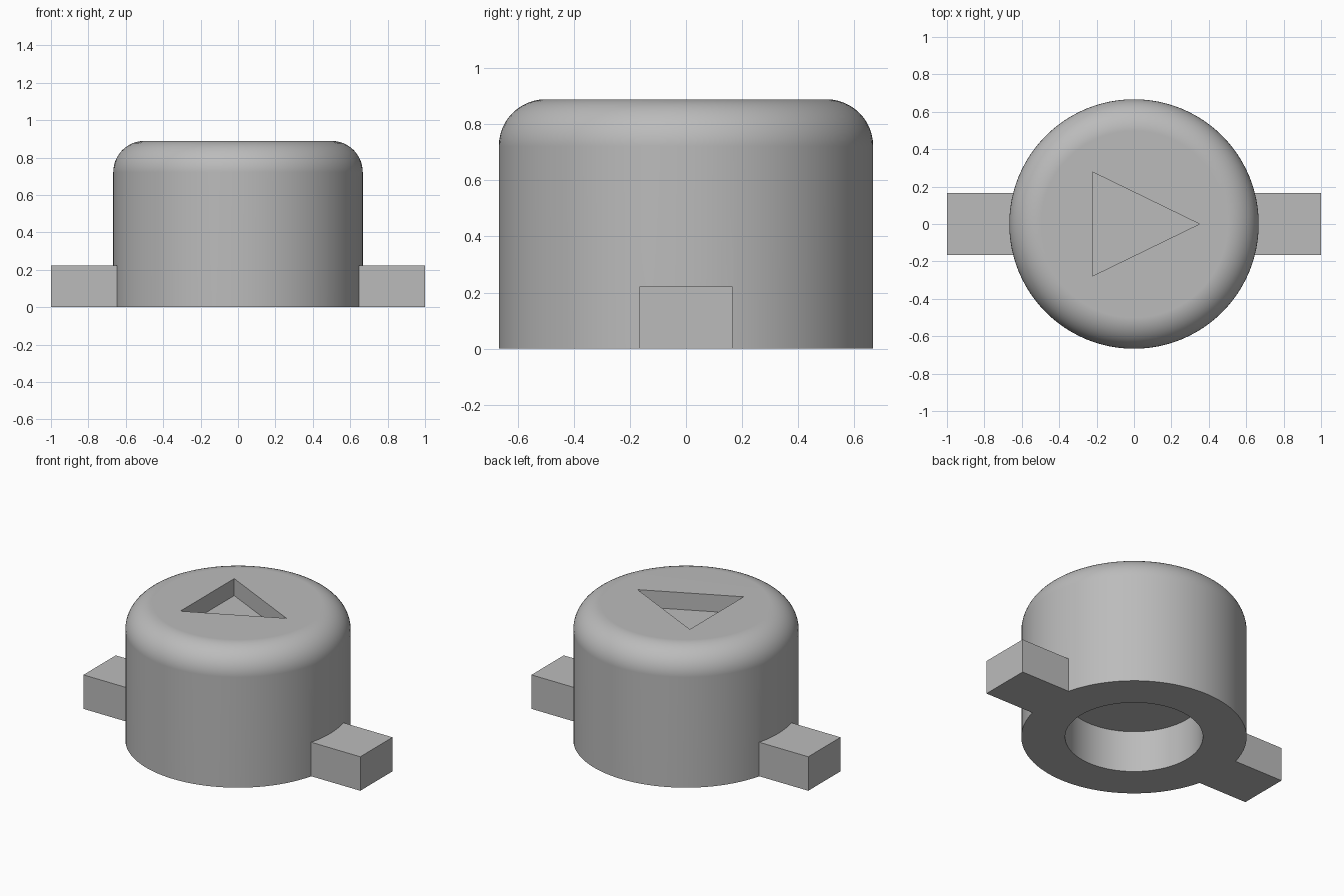
import bpy, bmesh, math
from mathutils import Vector

if "Cube" in bpy.data.objects:
    bpy.data.objects.remove(bpy.data.objects["Cube"])

RADIUS, HEIGHT, FILLET = 0.667, 0.889, 0.167
BORE, BORE_DEPTH = 0.408, 0.272
TAB_WIDTH, TAB_HEIGHT = 0.333, 0.222
RECESS_DEPTH = 0.111

grey = bpy.data.materials.new("plain_grey")
grey.use_nodes = True
grey.diffuse_color = (0.5, 0.5, 0.5, 1)
grey.node_tree.nodes["Principled BSDF"].inputs["Base Color"].default_value = (0.5, 0.5, 0.5, 1)


def finish(bm, name):
    bmesh.ops.recalc_face_normals(bm, faces=bm.faces[:])
    mesh = bpy.data.meshes.new(name)
    bm.to_mesh(mesh)
    bm.free()
    mesh.materials.append(grey)
    obj = bpy.data.objects.new(name, mesh)
    bpy.context.collection.objects.link(obj)
    return obj


def prism(name, outline, bottom, top):
    """Upright prism over a flat outline."""
    bm = bmesh.new()
    face = bm.faces.new([bm.verts.new((x, y, bottom)) for x, y in outline])
    new = bmesh.ops.extrude_face_region(bm, geom=[face])["geom"]
    verts = [v for v in new if isinstance(v, bmesh.types.BMVert)]
    bmesh.ops.translate(bm, verts=verts, vec=(0, 0, top - bottom))
    return finish(bm, name)


def lathe(name, profile, steps=96):
    """Revolve a profile about z and cap its open ends."""
    bm = bmesh.new()
    verts = [bm.verts.new((r, 0, z)) for r, z in profile]
    edges = [bm.edges.new(pair) for pair in zip(verts, verts[1:])]
    bmesh.ops.spin(bm, geom=verts + edges, cent=(0, 0, 0), axis=(0, 0, 1),
                   angle=math.tau, steps=steps)
    bmesh.ops.remove_doubles(bm, verts=bm.verts[:], dist=0.0001)
    bmesh.ops.holes_fill(bm, edges=[e for e in bm.edges if e.is_boundary], sides=0)
    return finish(bm, name)


def combine(target, tool, operation):
    tool.hide_render = True
    mod = target.modifiers.new(tool.name, "BOOLEAN")
    mod.operation, mod.object, mod.solver = operation, tool, "EXACT"
    bpy.context.view_layer.objects.active = target
    bpy.ops.object.modifier_apply(modifier=mod.name)
    bpy.data.objects.remove(tool)


# Round cap with a filleted top rim and a blind bore underneath
profile = [(BORE, BORE_DEPTH), (BORE, 0), (RADIUS, 0)]
for i in range(13):
    a = math.pi / 2 * i / 12
    profile.append((RADIUS - FILLET + FILLET * math.cos(a),
                    HEIGHT - FILLET + FILLET * math.sin(a)))
cap = lathe("round_cap", profile)

# Side tabs, joined to the wall
for side, name in ((1, "left_tab"), (-1, "right_tab")):
    w = TAB_WIDTH / 2
    outline = [(side * x, y) for x, y in ((0.55, -w), (1, -w), (1, w), (0.55, w))]
    combine(cap, prism(name, outline, 0, TAB_HEIGHT), "UNION")

# Triangular recess in the top
triangle = [(-0.222, -0.278), (0.35, 0), (-0.222, 0.278)]
combine(cap, prism("triangle_cutter", triangle, HEIGHT - RECESS_DEPTH, HEIGHT + 0.1),
        "DIFFERENCE")

# Smooth wall and rim, crisp corners
bpy.ops.object.select_all(action="DESELECT")
cap.select_set(True)
bpy.context.view_layer.objects.active = cap
bpy.ops.object.shade_smooth_by_angle(angle=math.radians(30))
weighted = cap.modifiers.new("even_shading", "WEIGHTED_NORMAL")
weighted.keep_sharp = True
